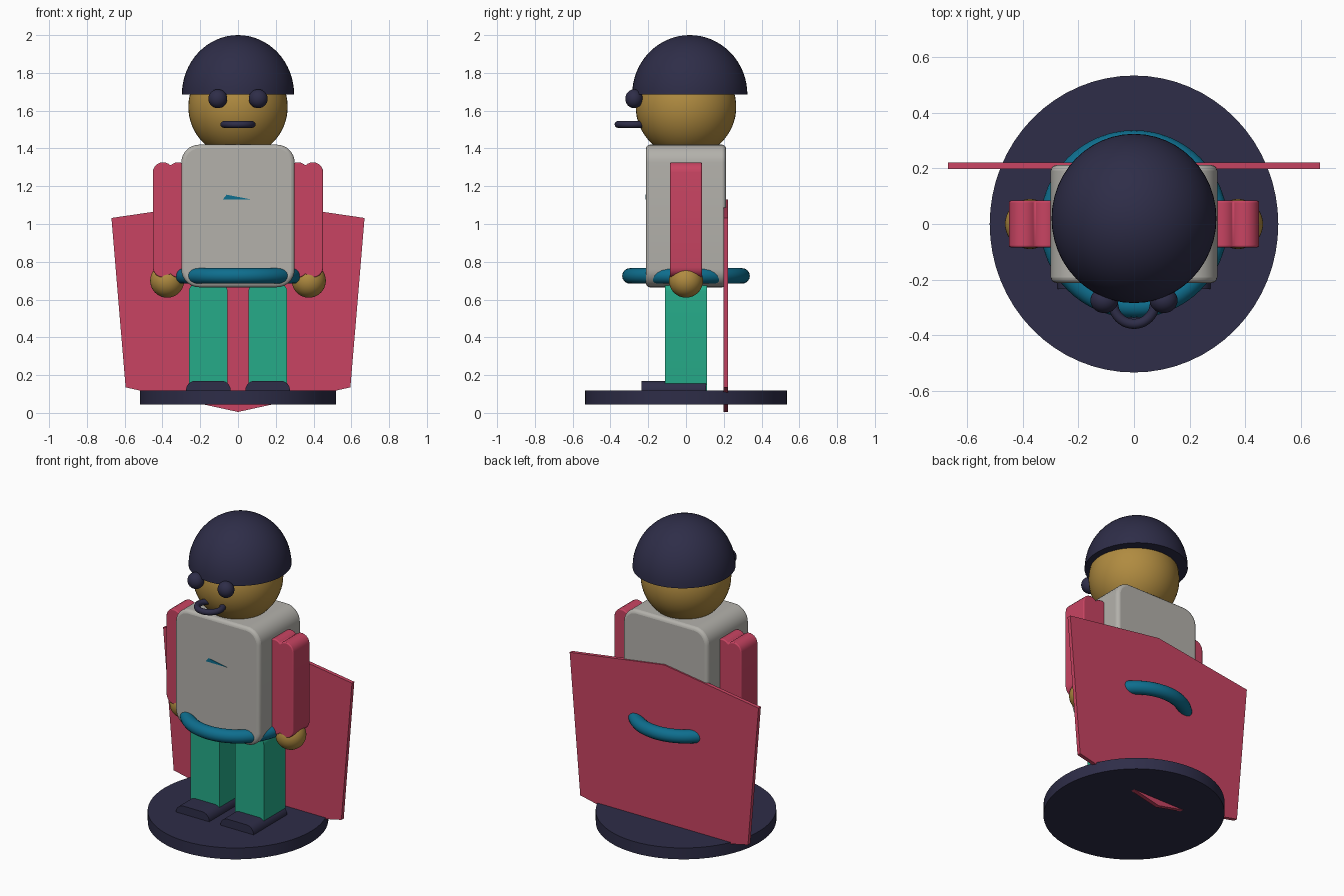
import bpy, bmesh, math
from mathutils import Matrix, Vector

if "Cube" in bpy.data.objects:
    bpy.data.objects.remove(bpy.data.objects["Cube"], do_unlink=True)


def material(name, *rgb):
    lin = [((c / 255 + 0.055) / 1.055) ** 2.4 for c in rgb] + [1]
    m = bpy.data.materials.new(name)
    m.use_nodes = True
    m.diffuse_color = lin
    m.node_tree.nodes["Principled BSDF"].inputs["Base Color"].default_value = lin
    return m


NAVY = material("navy", 46, 45, 72)
RED = material("crimson", 200, 68, 98)
GREEN = material("green", 38, 171, 137)
BLUE = material("deep teal", 14, 110, 142)
TAN = material("tan", 176, 139, 64)
GREY = material("warm grey", 179, 177, 171)


def finish(name, bm, mat, bevel=0):
    """Turn a bmesh into a shaded, coloured object."""
    bmesh.ops.recalc_face_normals(bm, faces=bm.faces)
    me = bpy.data.meshes.new(name)
    bm.to_mesh(me)
    bm.free()
    me.materials.append(mat)
    ob = bpy.data.objects.new(name, me)
    bpy.context.collection.objects.link(ob)
    bpy.ops.object.select_all(action='DESELECT')
    ob.select_set(True)
    bpy.context.view_layer.objects.active = ob
    bpy.ops.object.shade_smooth_by_angle(angle=math.radians(35))
    if bevel:
        mod = ob.modifiers.new("edge_round", 'BEVEL')
        mod.width, mod.segments = bevel, 3
        mod.limit_method, mod.angle_limit = 'ANGLE', math.radians(60)
    return ob


def prism(name, outline, y0, y1, mat, bevel=0):
    """Extrude an x-z outline from y0 to y1."""
    bm = bmesh.new()
    face = bm.faces.new([bm.verts.new((x, y0, z)) for x, z in outline])
    new = bmesh.ops.extrude_face_region(bm, geom=[face])["geom"]
    moved = [v for v in new if isinstance(v, bmesh.types.BMVert)]
    bmesh.ops.translate(bm, verts=moved, vec=(0, y1 - y0, 0))
    if not any(len(f.verts) == len(outline) and f.calc_center_median().y < (y0 + y1) / 2 - 1e-4
               for f in bm.faces):
        bm.faces.new([v for v in bm.verts if v not in moved])
    return finish(name, bm, mat, bevel)


def arc(cx, cz, r, start, end, steps=8):
    return [(cx + r * math.cos(a), cz + r * math.sin(a)) for a in
            (math.radians(start + (end - start) * i / steps) for i in range(steps + 1))]


def rounded(cx, width, z0, z1, r):
    h = width / 2 - r
    return (arc(cx + h, z0 + r, r, -90, 0) + arc(cx + h, z1 - r, r, 0, 90)
            + arc(cx - h, z1 - r, r, 90, 180) + arc(cx - h, z0 + r, r, 180, 270))


def ball(name, centre, radii, mat, half=False):
    bm = bmesh.new()
    bmesh.ops.create_uvsphere(bm, u_segments=48, v_segments=32, radius=1)
    if half:
        geom = bm.verts[:] + bm.edges[:] + bm.faces[:]
        bmesh.ops.bisect_plane(bm, geom=geom, dist=1e-4, plane_co=(0, 0, 0),
                               plane_no=(0, 0, 1), clear_inner=True)
        bmesh.ops.holes_fill(bm, edges=[e for e in bm.edges if e.is_boundary])
    bm.transform(Matrix.Translation(centre) @ Matrix.Diagonal(Vector(radii)).to_4x4())
    return finish(name, bm, mat)


def ring(name, centre, major, minor, mat):
    bm = bmesh.new()
    steps, sides = 64, 16
    grid = []
    for i in range(steps):
        a = math.tau * i / steps
        row = []
        for x, z in arc(major, 0, minor, 0, 360, sides)[:sides]:
            row.append(bm.verts.new(Vector(centre) + Vector((x * math.cos(a), x * math.sin(a), z))))
        grid.append(row)
    for i in range(steps):
        a, b = grid[i], grid[(i + 1) % steps]
        for j in range(sides):
            k = (j + 1) % sides
            bm.faces.new((a[j], b[j], b[k], a[k]))
    return finish(name, bm, mat)


# Round stand
bm = bmesh.new()
bmesh.ops.create_cone(bm, cap_ends=True, segments=64, radius1=1, radius2=1, depth=1)
bm.transform(Matrix.Translation((0, 0, 0.082)) @ Matrix.Diagonal((0.52, 0.535, 0.073, 1)))
finish("stand", bm, NAVY)

# Cape: flat pointed plate
right_edge = [(0, 0.005), (0.595, 0.135), (0.67, 1.032), (0, 1.13)]
prism("cape", right_edge + [(-x, z) for x, z in reversed(right_edge[1:3])], 0.198, 0.222, RED)

# Body, belt and chest emblem
prism("torso", rounded(0, 0.6, 0.665, 1.42, 0.095), -0.212, 0.212, GREY, 0.02)
ring("belt", (0, 0, 0.725), 0.297, 0.041, BLUE)
prism("emblem", [(-0.08, 1.13), (0.07, 1.13), (-0.06, 1.155)], -0.214, -0.2, BLUE)

# Head, helmet and mouth
ball("head", (0, 0, 1.62), (0.263, 0.266, 0.265), TAN)
ball("helmet", (0, 0.02, 1.685), (0.297, 0.305, 0.315), NAVY, half=True)
ring("mouth", (0, -0.285, 1.527), 0.075, 0.018, NAVY)

# Paired parts
for side, s in (("left", 1), ("right", -1)):
    ball(side + "_eye", (s * 0.107, -0.275, 1.663), (0.05, 0.046, 0.05), NAVY)
    ball(side + "_hand", (s * 0.375, 0, 0.7), (0.09, 0.09, 0.09), TAN)
    # Sleeve with two rounded ridges on top and bottom
    mid, r = s * 0.357, 0.054
    sleeve = (arc(mid + 0.04, 0.717 + r, r, -138, 0) + arc(mid + 0.04, 1.327 - r, r, 0, 138)
              + arc(mid - 0.04, 1.327 - r, r, 42, 180) + arc(mid - 0.04, 0.717 + r, r, 180, 318))
    clean = [p for i, p in enumerate(sleeve) if math.dist(p, sleeve[i - 1]) > 0.003]
    prism(side + "_arm", clean, -0.084, 0.084, RED, 0.006)
    prism(side + "_leg", rounded(s * 0.158, 0.204, 0.09, 0.68, 0.035), -0.11, 0.11, GREEN)
    prism(side + "_shoe", rounded(s * 0.157, 0.236, 0.06, 0.17, 0.05), -0.235, 0.105, NAVY)
